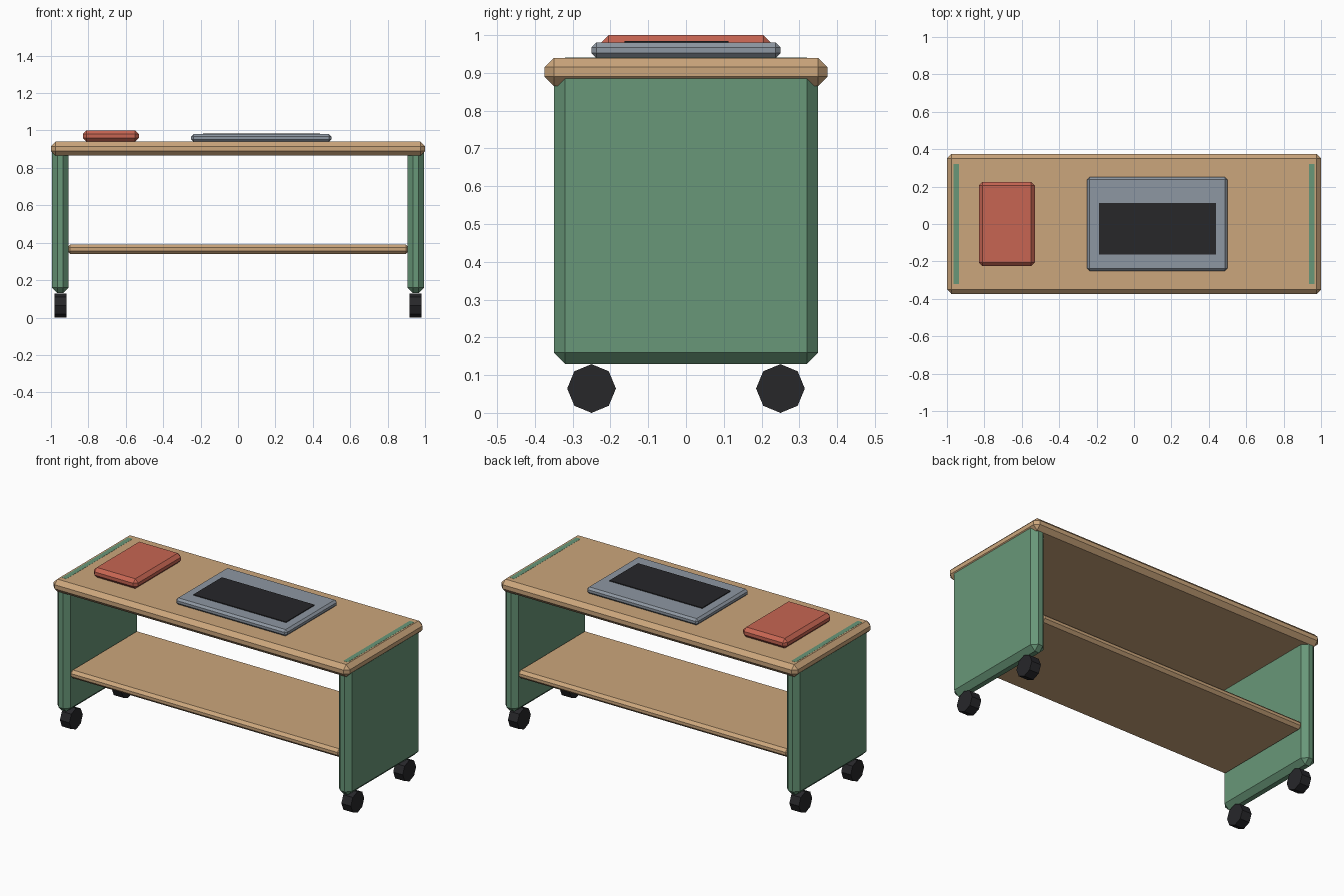
import bpy, bmesh, math
from mathutils import Matrix

if "Cube" in bpy.data.objects:
    bpy.data.objects.remove(bpy.data.objects["Cube"])


def material(name, rgb):
    m = bpy.data.materials.new(name)
    m.diffuse_color = (*rgb, 1)
    m.use_nodes = True
    m.node_tree.nodes["Principled BSDF"].inputs["Base Color"].default_value = m.diffuse_color
    return m


WOOD = material("wood", (0.60, 0.38, 0.20))
GREEN = material("green_paint", (0.14, 0.31, 0.19))
RED = material("red_cover", (0.57, 0.13, 0.085))
GREY = material("grey_metal", (0.27, 0.31, 0.36))
BLACK = material("black", (0.02, 0.02, 0.023))


def finish(bm, name, mat):
    mesh = bpy.data.meshes.new(name)
    bm.to_mesh(mesh)
    bm.free()
    mesh.materials.append(mat)
    ob = bpy.data.objects.new(name, mesh)
    bpy.context.collection.objects.link(ob)
    return ob


def box(name, mat, x, y, z, bevel=0):
    """Box given (min, max) per axis, with an optional one-step chamfer."""
    bm = bmesh.new()
    bmesh.ops.create_cube(bm, size=1)
    for v in bm.verts:
        v.co = [(lo + hi) / 2 + c * (hi - lo) for c, (lo, hi) in zip(v.co, (x, y, z))]
    if bevel:
        bmesh.ops.bevel(bm, geom=bm.edges[:], offset=bevel, segments=1,
                        affect='EDGES', profile=0.5)
    return finish(bm, name, mat)


def wheel(name, x, y, radius=0.0645, width=0.064):
    """Eight-sided caster with its axle along x and a corner pointing down."""
    bm = bmesh.new()
    bmesh.ops.create_cone(bm, cap_ends=True, segments=8, radius1=radius,
                          radius2=radius, depth=width)
    bmesh.ops.transform(bm, verts=bm.verts, matrix=Matrix.Translation((x, y, radius))
                        @ Matrix.Rotation(math.pi / 2, 4, 'Y'))
    return finish(bm, name, BLACK)


# Table top and lower shelf
box("table_top", WOOD, (-1, 1), (-0.375, 0.375), (0.865, 0.94), 0.025)
box("lower_shelf", WOOD, (-0.915, 0.915), (-0.325, 0.325), (0.34, 0.39), 0.0165)

# Side panels, each on two casters; panel tops show through the table top
for side, s in (("left", -1), ("right", 1)):
    box(f"{side}_panel", GREEN, tuple(sorted((s * 0.905, s * 0.995))),
        (-0.35, 0.35), (0.13, 0.9405), 0.03)
    for end, y in (("front", -0.25), ("back", 0.25)):
        wheel(f"{side}_{end}_wheel", s * 0.95, y)

# Items on the table
box("red_book", RED, (-0.83, -0.53), (-0.225, 0.225), (0.94, 1.0), 0.02)
box("tablet_body", GREY, (-0.25, 0.5), (-0.25, 0.25), (0.94, 0.98), 0.0125)
box("tablet_screen", BLACK, (-0.188, 0.438), (-0.1625, 0.1125), (0.97, 0.985))
